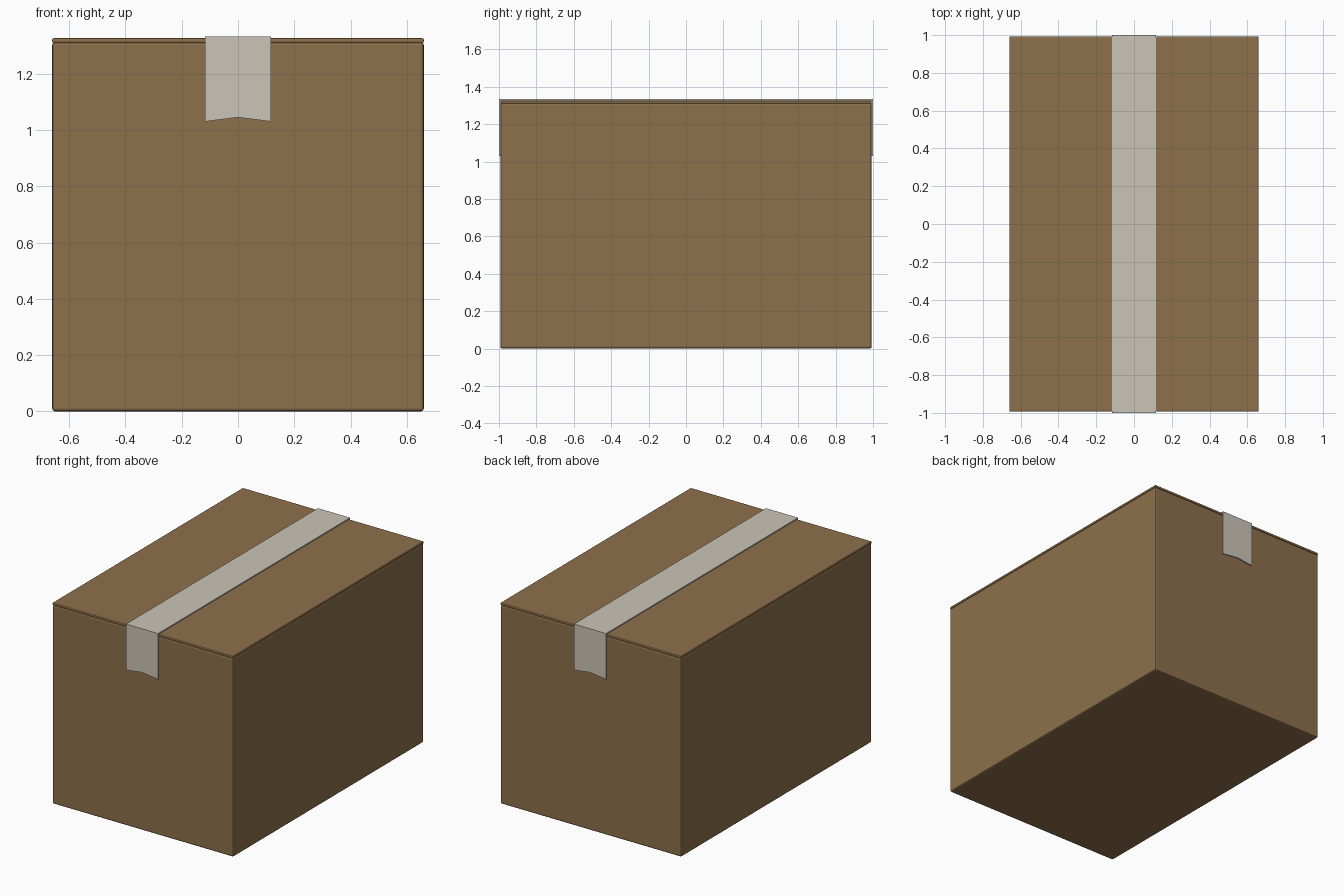
import bpy, bmesh

if "Cube" in bpy.data.objects:
    bpy.data.objects.remove(bpy.data.objects["Cube"])


def material(name, rgb):
    m = bpy.data.materials.new(name)
    m.diffuse_color = (*rgb, 1)
    m.use_nodes = True
    m.node_tree.nodes["Principled BSDF"].inputs["Base Color"].default_value = m.diffuse_color
    return m


CARD = material("cardboard brown", (0.27, 0.162, 0.072))
TAPE = material("pale tape", (0.60, 0.56, 0.475))


def block(name, lo, hi, bevel):
    bm = bmesh.new()
    bmesh.ops.create_cube(bm, size=1)
    for v in bm.verts:
        v.co = [(lo[i] + hi[i]) / 2 + v.co[i] * (hi[i] - lo[i]) for i in range(3)]
    bmesh.ops.bevel(bm, geom=bm.edges[:], offset=bevel, segments=2,
                    profile=0.5, affect='EDGES')
    me = bpy.data.meshes.new(name)
    bm.to_mesh(me)
    bm.free()
    me.materials.append(CARD)
    ob = bpy.data.objects.new(name, me)
    bpy.context.collection.objects.link(ob)
    return ob


# Carton body and the two closed top flaps
W, L, H = 0.66, 0.993, 1.326
block("carton_body", (-W, -L, 0), (W, L, H - 0.014), 0.01)
for side, a, b in (("left", -W, -0.001), ("right", 0.001, W)):
    block(side + "_top_flap", (a, -L, H - 0.016), (b, L, H), 0.005)

# Tape strip over the top, folded down both ends, with notched ends
bm = bmesh.new()
half, top, end, notch, t = 0.117, 1.333, 1.03, 0.015, 0.007
rows = []
for y, z, lift in ((-1, end, notch), (-1, top, 0), (1, top, 0), (1, end, notch)):
    rows.append([bm.verts.new((x, y, z + (lift if x == 0 else 0)))
                 for x in (-half, 0, half)])
for r0, r1 in zip(rows, rows[1:]):
    for i in range(2):
        bm.faces.new((r0[i], r0[i + 1], r1[i + 1], r1[i]))
bmesh.ops.recalc_face_normals(bm, faces=bm.faces[:])
if sum(f.normal.z for f in bm.faces) < 0:
    bmesh.ops.reverse_faces(bm, faces=bm.faces[:])
me = bpy.data.meshes.new("packing_tape")
bm.to_mesh(me)
bm.free()
me.materials.append(TAPE)
tape = bpy.data.objects.new("packing_tape", me)
bpy.context.collection.objects.link(tape)
thick = tape.modifiers.new("thickness", 'SOLIDIFY')
thick.thickness = t
thick.offset = -1
thick.use_even_offset = True
